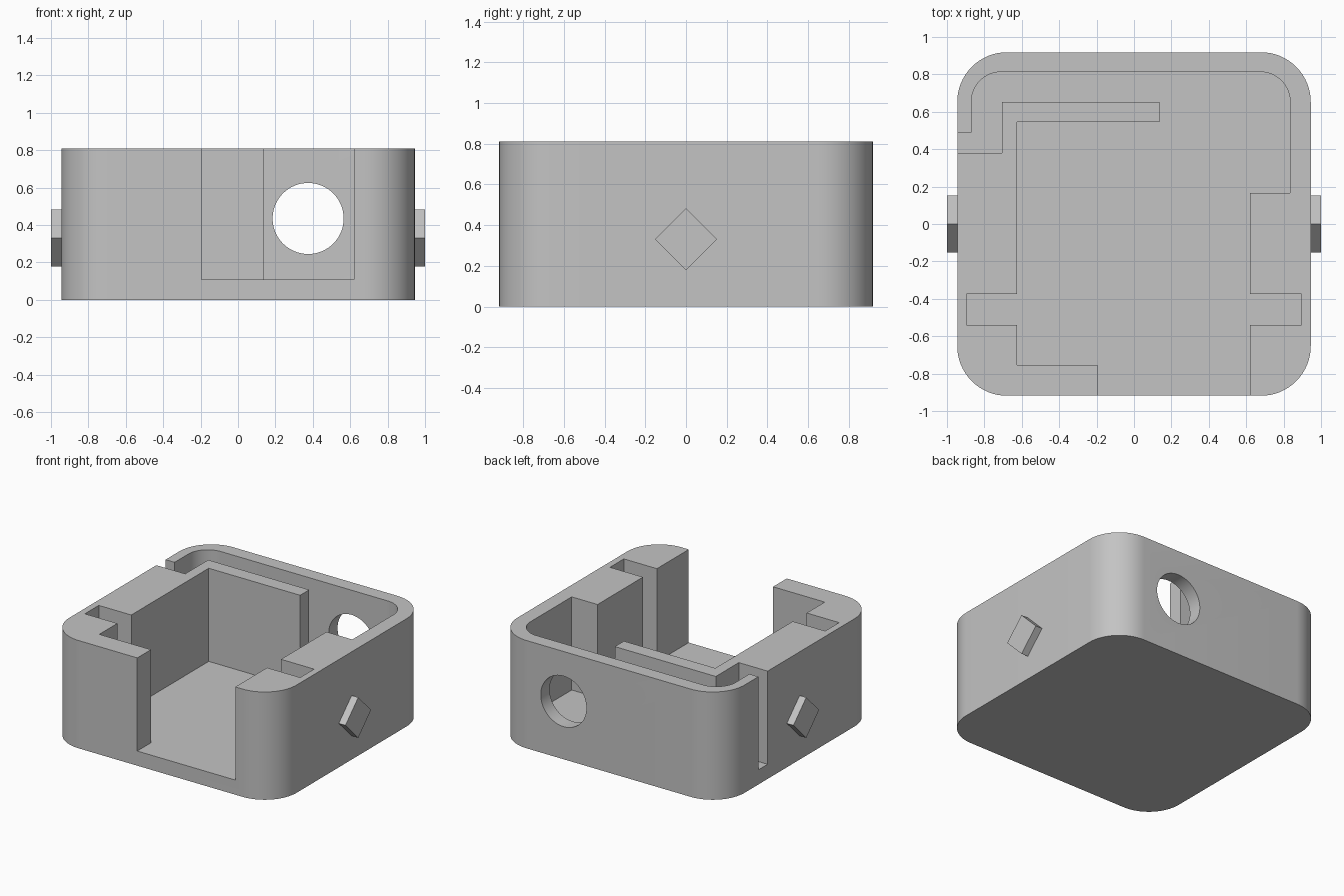
import bpy, bmesh, math
from mathutils import Matrix

cube = bpy.data.objects.get("Cube")
if cube:
    bpy.data.objects.remove(cube, do_unlink=True)

GREY = 0.55
HEIGHT, FLOOR = 0.81, 0.11
HALF_X, HALF_Y = 0.945, 0.918

mat = bpy.data.materials.new("plain grey")
mat.use_nodes = True
mat.diffuse_color = (GREY, GREY, GREY, 1)
mat.node_tree.nodes["Principled BSDF"].inputs["Base Color"].default_value = (GREY, GREY, GREY, 1)


def prism(name, outline, z0, z1):
    """Extrude a 2D outline from z0 to z1."""
    bm = bmesh.new()
    face = bm.faces.new([bm.verts.new((x, y, z0)) for x, y in outline])
    ext = bmesh.ops.extrude_face_region(bm, geom=[face])
    top = [v for v in ext["geom"] if isinstance(v, bmesh.types.BMVert)]
    bmesh.ops.translate(bm, verts=top, vec=(0, 0, z1 - z0))
    bmesh.ops.recalc_face_normals(bm, faces=bm.faces)
    mesh = bpy.data.meshes.new(name)
    bm.to_mesh(mesh)
    bm.free()
    mesh.materials.append(mat)
    obj = bpy.data.objects.new(name, mesh)
    bpy.context.collection.objects.link(obj)
    return obj


def arc(cx, cy, r, start, end, steps=16):
    angles = [math.radians(start + (end - start) * i / steps) for i in range(steps + 1)]
    return [(cx + r * math.cos(a), cy + r * math.sin(a)) for a in angles]


def cut(target, cutter):
    mod = target.modifiers.new("cut", "BOOLEAN")
    mod.operation, mod.solver, mod.object = "DIFFERENCE", "EXACT", cutter
    bpy.context.view_layer.objects.active = target
    bpy.ops.object.modifier_apply(modifier=mod.name)
    bpy.data.objects.remove(cutter, do_unlink=True)


# Rounded block
R = 0.265
corners = [(1, 1, 0), (-1, 1, 90), (-1, -1, 180), (1, -1, 270)]
outline = []
for sx, sy, a in corners:
    outline += arc(sx * (HALF_X - R), sy * (HALF_Y - R), R, a, a + 90)
body = prism("case_body", outline, 0, HEIGHT)

# Pocket with side notches, front opening, inner partition and side slot
pocket = [(-1.1, 0.38), (-0.705, 0.38), (-0.705, 0.653), (0.135, 0.653), (0.135, 0.545),
          (-0.625, 0.545), (-0.625, -0.375), (-0.895, -0.375), (-0.895, -0.54),
          (-0.625, -0.54), (-0.625, -0.755), (-0.195, -0.755), (-0.195, -1.1),
          (0.62, -1.1), (0.62, -0.54), (0.895, -0.54), (0.895, -0.375), (0.62, -0.375),
          (0.62, 0.165), (0.835, 0.165)]
pocket += arc(0.675, 0.653, 0.16, 0, 90) + arc(-0.71, 0.653, 0.16, 90, 180)
pocket += [(-0.87, 0.49), (-1.1, 0.49)]
cut(body, prism("pocket_cutter", pocket, FLOOR, 1.0))

# Round port through the back wall
port = prism("port_cutter", arc(0, 0, 0.19, 0, 360, 64)[:-1], -0.2, 0.2)
port.data.transform(Matrix.Translation((0.375, 0.9, 0.435)) @ Matrix.Rotation(math.pi / 2, 4, "X"))
cut(body, port)

body.select_set(True)
bpy.context.view_layer.objects.active = body
bpy.ops.object.shade_smooth_by_angle(angle=math.radians(30))

# Diamond pegs on both sides
D = 0.152
for side, sign in (("left", 1), ("right", -1)):
    peg = prism(side + "_peg", [(D, 0), (0, D), (-D, 0), (0, -D)], 0.93, 1.0)
    peg.data.transform(Matrix.Translation((0, 0, 0.33)) @ Matrix.Rotation(sign * math.pi / 2, 4, "Y"))
